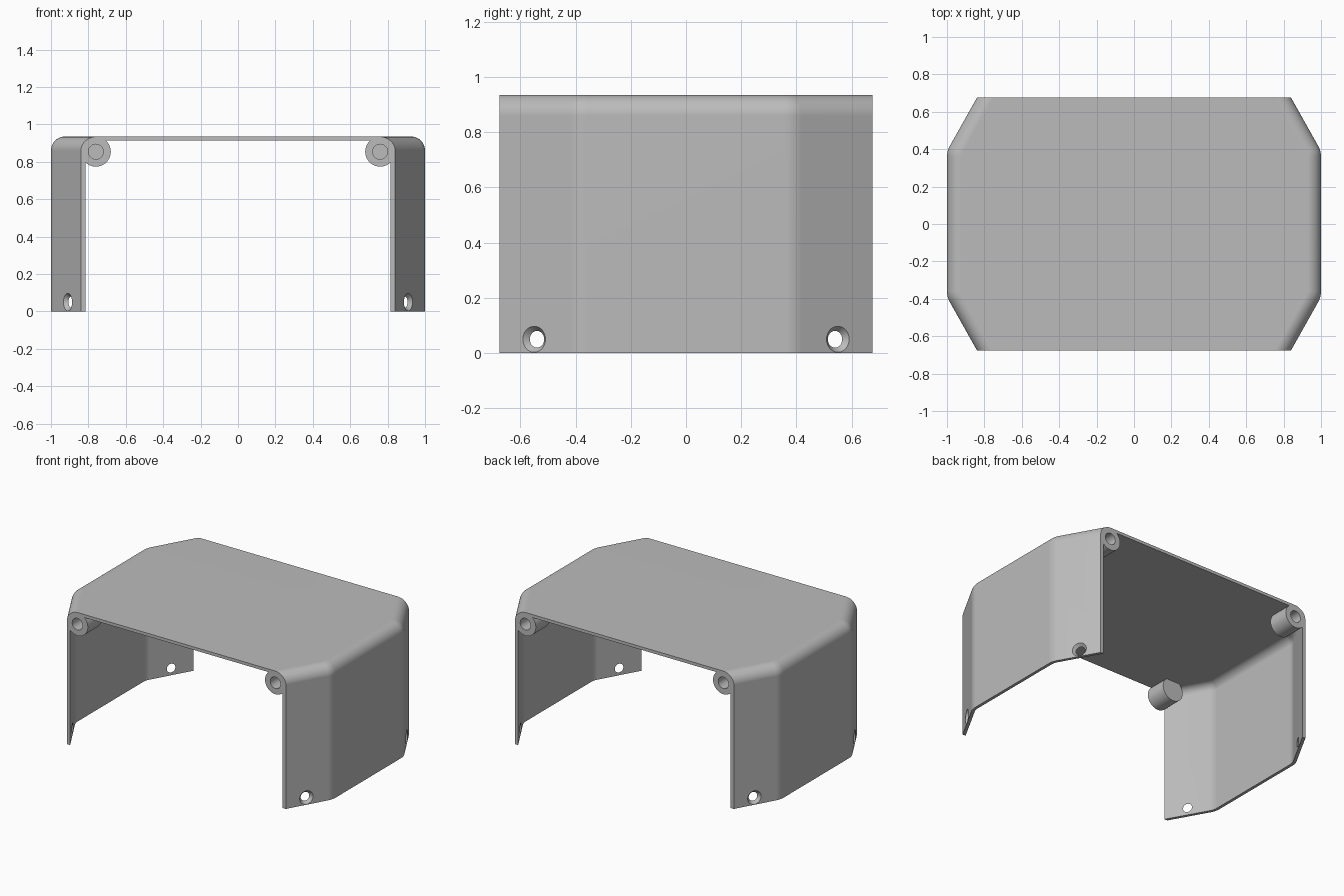
import bpy, bmesh
from math import sin, cos, tan, atan2, pi, radians
from mathutils import Vector

cube = bpy.data.objects.get("Cube")
if cube:
    bpy.data.objects.remove(cube, do_unlink=True)

HALF_Y, HEIGHT, WALL = 0.675, 0.935, 0.021
END_X, CORNER_Y = 0.84, 0.39           # open-end half width, start of the angled panels
TOP_R, CORNER_R = 0.075, 0.12          # top fillet, vertical corner fillet
SLANT = atan2(1 - END_X, HALF_Y - CORNER_Y)

grey = bpy.data.materials.new("plain grey")
grey.use_nodes = True
colour = (0.5, 0.5, 0.5, 1)
grey.diffuse_color = colour
grey.node_tree.nodes["Principled BSDF"].inputs["Base Color"].default_value = colour


def make_object(name, bm):
    bmesh.ops.recalc_face_normals(bm, faces=bm.faces)
    mesh = bpy.data.meshes.new(name)
    bm.to_mesh(mesh)
    bm.free()
    mesh.materials.append(grey)
    obj = bpy.data.objects.new(name, mesh)
    bpy.context.collection.objects.link(obj)
    return obj


def activate(obj):
    bpy.ops.object.select_all(action='DESELECT')
    obj.select_set(True)
    bpy.context.view_layer.objects.active = obj


def smooth(obj):
    activate(obj)
    bpy.ops.object.shade_smooth_by_angle(angle=radians(30))
    mod = obj.modifiers.new("even shading", 'WEIGHTED_NORMAL')
    mod.keep_sharp = True


def lathe(name, profile, place, axis, sides=40):
    """Capped solid turned from (radius, distance) pairs along an axis."""
    bm = bmesh.new()
    turn = Vector(axis).to_track_quat('Z', 'Y')
    rings = []
    for r, h in profile:
        rings.append([bm.verts.new(Vector(place) + turn @ Vector(
            (r * cos(2 * pi * k / sides), r * sin(2 * pi * k / sides), h)))
            for k in range(sides)])
    for a, b in zip(rings, rings[1:]):
        for k in range(sides):
            n = (k + 1) % sides
            bm.faces.new((a[k], a[n], b[n], b[k]))
    bm.faces.new(rings[0])
    bm.faces.new(rings[-1])
    return make_object(name, bm)


def side_path(inset, steps=6):
    """Plan outline of one side wall, front to back, moved inward by inset."""
    cx = 1 - CORNER_R
    cy = -CORNER_Y + CORNER_R * tan(SLANT / 2)
    r = CORNER_R - inset
    half = [(END_X - inset / cos(SLANT), -HALF_Y)]
    for k in range(steps + 1):
        phi = -SLANT * (1 - k / steps)
        half.append((cx + r * cos(phi), cy + r * sin(phi)))
    return half + [(x, -y) for x, y in reversed(half)]


def wall_section(start, steps=10):
    """Inset and height pairs from the bottom edge up round the top fillet."""
    r = TOP_R - start
    arc = [(TOP_R - r * cos(k * pi / 2 / steps),
            HEIGHT - TOP_R + r * sin(k * pi / 2 / steps)) for k in range(steps + 1)]
    return [(start, 0)] + arc


# Shell: outer and inner skins swept along the walls and joined at the rims
bm = bmesh.new()


def skin(start):
    section = wall_section(start)
    columns = []
    for side, pairs in ((1, section), (-1, section[::-1])):
        for inset, z in pairs:
            columns.append([bm.verts.new((side * x, y, z)) for x, y in side_path(inset)])
    return columns


outer, inner = skin(0), skin(WALL)
loop = outer + inner[::-1]
for j, a in enumerate(loop):
    b = loop[(j + 1) % len(loop)]
    for i in range(len(a) - 1):
        bm.faces.new((a[i], a[i + 1], b[i + 1], b[i]))
for k in range(len(outer) - 1):
    for end in (0, -1):
        bm.faces.new((outer[k][end], outer[k + 1][end], inner[k + 1][end], inner[k][end]))
shell = make_object("cover_shell", bm)

# Countersunk screw holes through the angled panels
hole_y = 0.55
hole_x = END_X + (HALF_Y - hole_y) * tan(SLANT)
hole_profile = [(0.03, -0.1), (0.03, -WALL), (0.047, 0), (0.047, 0.1)]
for sx in (1, -1):
    for sy in (1, -1):
        cutter = lathe("screw_hole_cutter", hole_profile, (sx * hole_x, sy * hole_y, 0.05),
                       (sx * cos(SLANT), sy * sin(SLANT), 0))
        cutter.hide_render = True
        mod = shell.modifiers.new("screw hole", 'BOOLEAN')
        mod.operation = 'DIFFERENCE'
        mod.solver = 'EXACT'
        mod.object = cutter
        activate(shell)
        bpy.ops.object.modifier_apply(modifier=mod.name)
        bpy.data.objects.remove(cutter, do_unlink=True)
smooth(shell)

# Screw bosses with blind holes in the four top corners
boss_profile = [(0.08, 0.15), (0.08, 0), (0.04, 0), (0.04, 0.12)]
for sx, side in ((1, "left"), (-1, "right")):
    for sy, end in ((-1, "front"), (1, "back")):
        boss = lathe(f"{end}_{side}_screw_boss", boss_profile,
                     (sx * 0.76, sy * HALF_Y, 0.854), (0, -sy, 0))
        smooth(boss)
